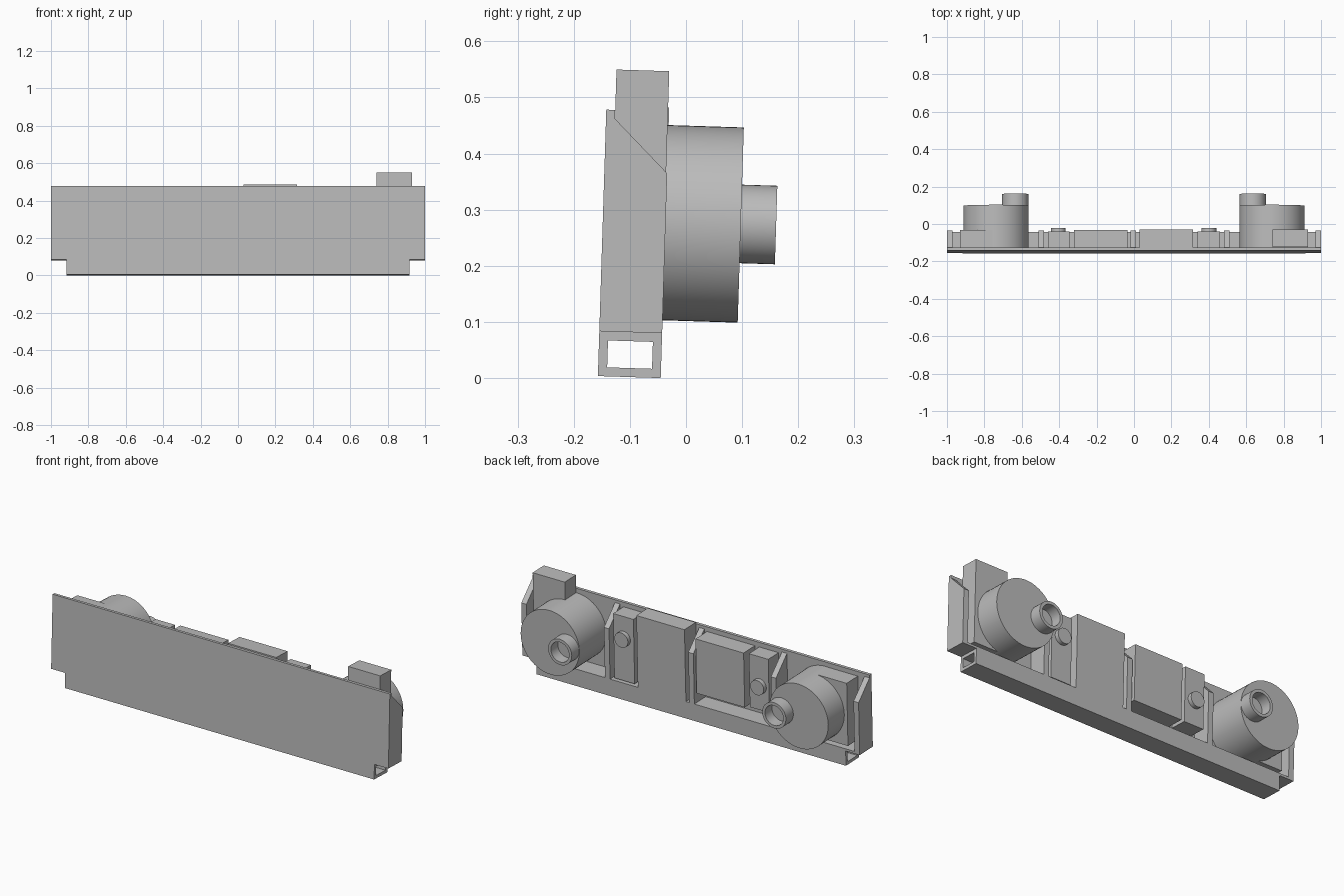
import bpy, bmesh, math
from mathutils import Matrix, Vector

cube = bpy.data.objects.get("Cube")
if cube:
    bpy.data.objects.remove(cube, do_unlink=True)

grey = bpy.data.materials.new("plain grey")
grey.use_nodes = True
grey.diffuse_color = (0.5, 0.5, 0.5, 1)
grey.node_tree.nodes["Principled BSDF"].inputs["Base Color"].default_value = (0.5, 0.5, 0.5, 1)

# The whole panel leans slightly backwards; parts are laid out upright
LEAN = Matrix.Translation((0, -0.157, 0.0035)) @ Matrix.Rotation(math.radians(-1.8), 4, 'X')
WALL, DEPTH, TOP, SHELF = 0.016, 0.112, 0.475, 0.08
HALF_TUBE = 0.917


def finish(name, bm, smooth=False):
    bmesh.ops.recalc_face_normals(bm, faces=bm.faces)
    mesh = bpy.data.meshes.new(name)
    bm.to_mesh(mesh)
    bm.free()
    mesh.transform(LEAN)
    mesh.materials.append(grey)
    obj = bpy.data.objects.new(name, mesh)
    bpy.context.collection.objects.link(obj)
    if smooth:
        bpy.ops.object.select_all(action='DESELECT')
        obj.select_set(True)
        bpy.context.view_layer.objects.active = obj
        bpy.ops.object.shade_smooth_by_angle(angle=math.radians(35))
    return obj


def prism(name, profile, x0, x1):
    """Extrude a (depth, height) outline along x."""
    bm = bmesh.new()
    face = bm.faces.new([bm.verts.new((x0, d, h)) for d, h in profile])
    new = bmesh.ops.extrude_face_region(bm, geom=[face])["geom"]
    verts = [v for v in new if isinstance(v, bmesh.types.BMVert)]
    bmesh.ops.translate(bm, vec=(x1 - x0, 0, 0), verts=verts)
    return finish(name, bm)


def box(name, x0, x1, d0, d1, h0, h1):
    return prism(name, [(d0, h0), (d1, h0), (d1, h1), (d0, h1)], x0, x1)


def lathe(name, profile, x, h, steps=64):
    """Turn a (radius, depth) outline about an axis running front to back."""
    bm = bmesh.new()
    verts = [bm.verts.new((x + r, d, h)) for r, d in profile]
    edges = [bm.edges.new(pair) for pair in zip(verts, verts[1:])]
    bmesh.ops.spin(bm, geom=verts + edges, cent=Vector((x, 0, h)), axis=(0, 1, 0),
                   angle=math.tau, steps=steps)
    bmesh.ops.remove_doubles(bm, verts=bm.verts, dist=0.0001)
    return finish(name, bm, smooth=True)


# Front plate and the hollow rail along its foot
box("front_plate", -1, 1, 0, WALL, SHELF, TOP)
box("rail_front", -HALF_TUBE, HALF_TUBE, 0, WALL, 0, SHELF)
box("rail_back", -HALF_TUBE, HALF_TUBE, DEPTH - WALL, DEPTH, 0, SHELF)
box("rail_bottom", -HALF_TUBE, HALF_TUBE, WALL, DEPTH - WALL, 0, WALL)
box("rail_top", -HALF_TUBE, HALF_TUBE, WALL, DEPTH - WALL, SHELF - WALL, SHELF)
box("shelf", -1, 1, WALL, DEPTH, SHELF, SHELF + 0.012)

# End walls and ribs with sloping tops
rib = [(0, SHELF), (DEPTH, SHELF), (DEPTH, 0.365), (0, TOP)]
for name, x in (("right_end_wall", -0.985), ("right_rib", -0.495), ("middle_rib", -0.005),
                ("left_rib", 0.495), ("left_end_wall", 0.985)):
    prism(name, rib, x - 0.015, x + 0.015)

# Blocks mounted on the back of the plate
box("left_tall_block", 0.74, 0.93, WALL, 0.11, 0.11, 0.547)
box("right_end_block", -0.93, -0.74, WALL, 0.11, 0.11, 0.45)
box("left_large_block", 0.03, 0.315, WALL, DEPTH, SHELF, 0.482)
box("right_large_block", -0.32, -0.035, WALL, DEPTH, 0.155, 0.45)
box("left_small_block", 0.34, 0.46, WALL, 0.103, 0.1, 0.45)
box("right_small_block", -0.46, -0.345, WALL, 0.103, 0.16, 0.45)

# Round buttons on the small blocks
for name, x, h in (("left_button", 0.4, 0.33), ("right_button", -0.405, 0.29)):
    lathe(name, [(0, 0.1), (0.04, 0.1), (0.04, 0.125), (0, 0.125)], x, h, 32)

# Large drums, each with an off-centre hollow spout
for side, s in (("left", 1), ("right", -1)):
    lathe(side + "_drum", [(0, WALL), (0.174, WALL), (0.174, 0.246), (0, 0.246)], s * 0.738, 0.277)
    lathe(side + "_spout", [(0, 0.24), (0.07, 0.24), (0.07, 0.309), (0.054, 0.309),
                            (0.054, 0.25), (0, 0.25)], s * 0.635, 0.279, 48)
